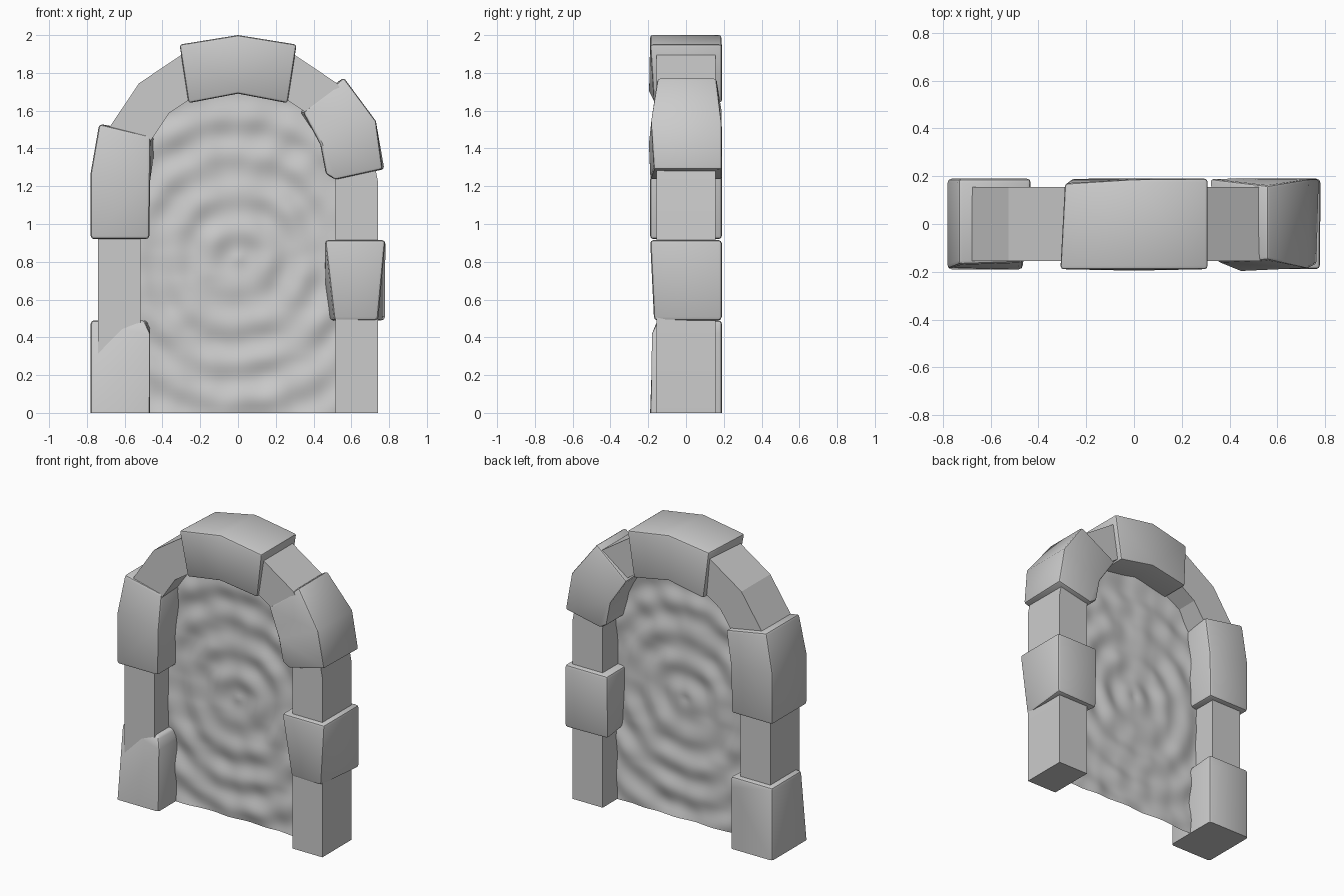
import bpy, bmesh, math
from mathutils import Vector, noise

if "Cube" in bpy.data.objects:
    bpy.data.objects.remove(bpy.data.objects["Cube"])

HALF = 0.19      # half depth of the big stones
FRAME_Y = 0.155  # half depth of the thin inner frame
SPRING = 1.22    # height where the arch starts


def finish(name, bm, angle=30):
    bmesh.ops.recalc_face_normals(bm, faces=bm.faces[:])
    me = bpy.data.meshes.new(name)
    bm.to_mesh(me)
    bm.free()
    ob = bpy.data.objects.new(name, me)
    bpy.context.collection.objects.link(ob)
    bpy.ops.object.select_all(action='DESELECT')
    ob.select_set(True)
    bpy.context.view_layer.objects.active = ob
    bpy.ops.object.shade_smooth_by_angle(angle=math.radians(angle))
    return ob


def prism(outline, half, front={}, back={}):
    """Extrude an x-z outline along y; front/back hold per-corner chisel offsets."""
    bm = bmesh.new()
    rings = []
    for y, chips in ((-half, front), (half, back)):
        rings.append([bm.verts.new(Vector((x, y, z)) + Vector(chips.get(i, (0, 0, 0))))
                      for i, (x, z) in enumerate(outline)])
    f, b = rings
    n = len(outline)
    bm.faces.new(f)
    bm.faces.new(b[::-1])
    for i in range(n):
        j = (i + 1) % n
        bm.faces.new((f[i], b[i], b[j], f[j]))
    return bm


def stone(name, outline, front={}, back={}, width=0.018):
    bm = prism(outline, HALF, front, back)
    bmesh.ops.recalc_face_normals(bm, faces=bm.faces[:])
    edges = [e for e in bm.edges
             if e.calc_face_angle(0) > math.radians(35)
             and max(v.co.z for v in e.verts) > 0.001]
    bmesh.ops.bevel(bm, geom=edges, offset=width, segments=2, profile=0.5,
                    affect='EDGES', clamp_overlap=True)
    bmesh.ops.triangulate(bm, faces=[f for f in bm.faces if len(f.verts) > 4])
    return finish(name, bm)


def arc(radius, k):
    a = math.pi * k / 8
    return radius * math.cos(a), SPRING + radius * math.sin(a)


# Thin inner frame: two posts and an eight-sided arch
outer, inner = 0.742, 0.517
path = ([(outer, 0)] + [arc(outer, k) for k in range(9)] + [(-outer, 0.3), (-inner, 0.3)]
        + [arc(inner, k) for k in range(8, -1, -1)] + [(inner, 0)])
bm = prism(path, FRAME_Y)
finish("inner_frame", bm, 15)

# Large stones wrapped around the frame
stone("base_stone_left",
      [(-0.78, 0), (-0.465, 0), (-0.465, 0.42), (-0.465, 0.49), (-0.78, 0.49)],
      front={3: (-0.03, 0.04, 0), 4: (0, 0.06, 0)})

stone("middle_stone_right",
      [(0.46, 0.49), (0.78, 0.49), (0.78, 0.915), (0.46, 0.915)],
      front={0: (0.05, 0.03, 0), 1: (-0.04, 0.02, 0)},
      back={0: (0, -0.01, 0)})

stone("shoulder_stone_left",
      [(-0.78, 0.92), (-0.47, 0.92), (-0.465, 1.23), (-0.428, 1.475), (-0.735, 1.53),
       (-0.78, 1.27)],
      front={3: (-0.035, 0.03, -0.01), 4: (0, 0.02, 0)})

stone("shoulder_stone_right",
      [(0.56, 1.775), (0.315, 1.60), (0.436, 1.42), (0.465, 1.265), (0.515, 1.235),
       (0.775, 1.29), (0.73, 1.545)],
      front={0: (0, 0.04, 0), 1: (0.03, 0.03, -0.01), 5: (-0.01, 0.02, 0)},
      back={0: (0, -0.03, 0)}, width=0.014)

stone("keystone",
      [(-0.31, 1.95), (-0.262, 1.64), (0, 1.69), (0.262, 1.64), (0.31, 1.95), (0, 2.0)],
      back={0: (0.02, -0.02, 0)}, front={1: (0, 0.02, 0), 3: (0, 0.02, 0)}, width=0.014)

# Rippled portal sheet, its rim hidden inside the frame
bm = bmesh.new()
bmesh.ops.create_grid(bm, x_segments=60, y_segments=92, size=1)
for v in bm.verts:
    v.co = Vector((v.co.x * 0.6, 0, (v.co.y + 1) * 0.92))
rim = [v for v in bm.verts if v.co.z > SPRING and math.hypot(v.co.x, v.co.z - SPRING) > 0.62]
bmesh.ops.delete(bm, geom=rim, context='VERTS')
for v in bm.verts:
    r = math.hypot(v.co.x, v.co.z - 0.82)
    v.co.y = 0.007 * math.sin(2 * math.pi * r / 0.2) + 0.012 * noise.noise(v.co * 7)
finish("portal_sheet", bm, 60)
